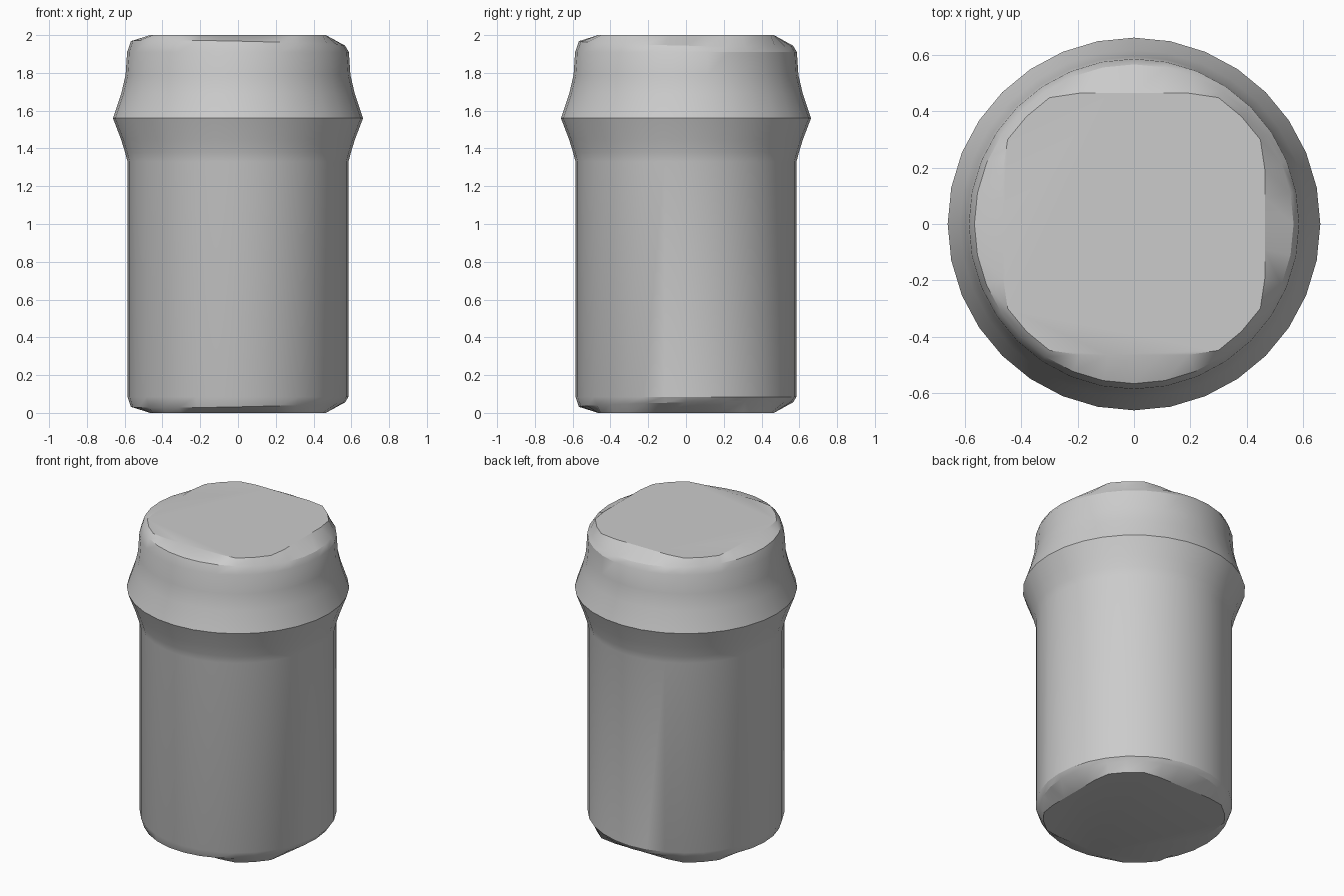
import bpy
import bmesh
from math import cos, sin, pi, radians

cube = bpy.data.objects.get("Cube")
if cube:
    bpy.data.objects.remove(cube, do_unlink=True)

SIDES = 32
HEIGHT = 2.0

# One plain grey
grey = bpy.data.materials.new("plain_grey")
grey.use_nodes = True
colour = (0.6, 0.6, 0.6, 1)
grey.diffuse_color = colour
grey.node_tree.nodes["Principled BSDF"].inputs["Base Color"].default_value = colour


def cap_rim(angle):
    """Rounded-square outline of a flat end: radius and inset depth."""
    return min(0.54, 0.465 / max(abs(cos(angle)), abs(sin(angle)))), 0.0


def shoulder(angle):
    """Uneven chamfer ring, deeper towards the +x and +y sides."""
    return 0.567, 0.044 + 0.012 * (cos(angle) + sin(angle))


# Body wall and flared collar: radius, height
wall = [(0.585, 0.085), (0.585, 1.33), (0.598, 1.38), (0.62, 1.45),
        (0.662, 1.56), (0.618, 1.69), (0.595, 1.79), (0.587, 1.91)]

# Rings from the bottom cap to the top cap
rings = [cap_rim, shoulder]
rings += [lambda a, p=p: p for p in wall]
rings += [lambda a, f=f: (f(a)[0], HEIGHT - f(a)[1]) for f in (shoulder, cap_rim)]

bm = bmesh.new()
loops = []
for ring in rings:
    loop = []
    for i in range(SIDES):
        a = 2 * pi * i / SIDES
        r, z = ring(a)
        loop.append(bm.verts.new((r * cos(a), r * sin(a), z)))
    loops.append(loop)

# Skin between rings, then close both ends
for low, high in zip(loops, loops[1:]):
    for i in range(SIDES):
        j = (i + 1) % SIDES
        bm.faces.new((low[i], low[j], high[j], high[i]))
bm.faces.new(loops[0][::-1])
bm.faces.new(loops[-1])

mesh = bpy.data.meshes.new("collared_canister")
bm.to_mesh(mesh)
bm.free()
mesh.materials.append(grey)

canister = bpy.data.objects.new("collared_canister", mesh)
bpy.context.collection.objects.link(canister)
bpy.ops.object.select_all(action='DESELECT')
canister.select_set(True)
bpy.context.view_layer.objects.active = canister
bpy.ops.object.shade_smooth_by_angle(angle=radians(28))
